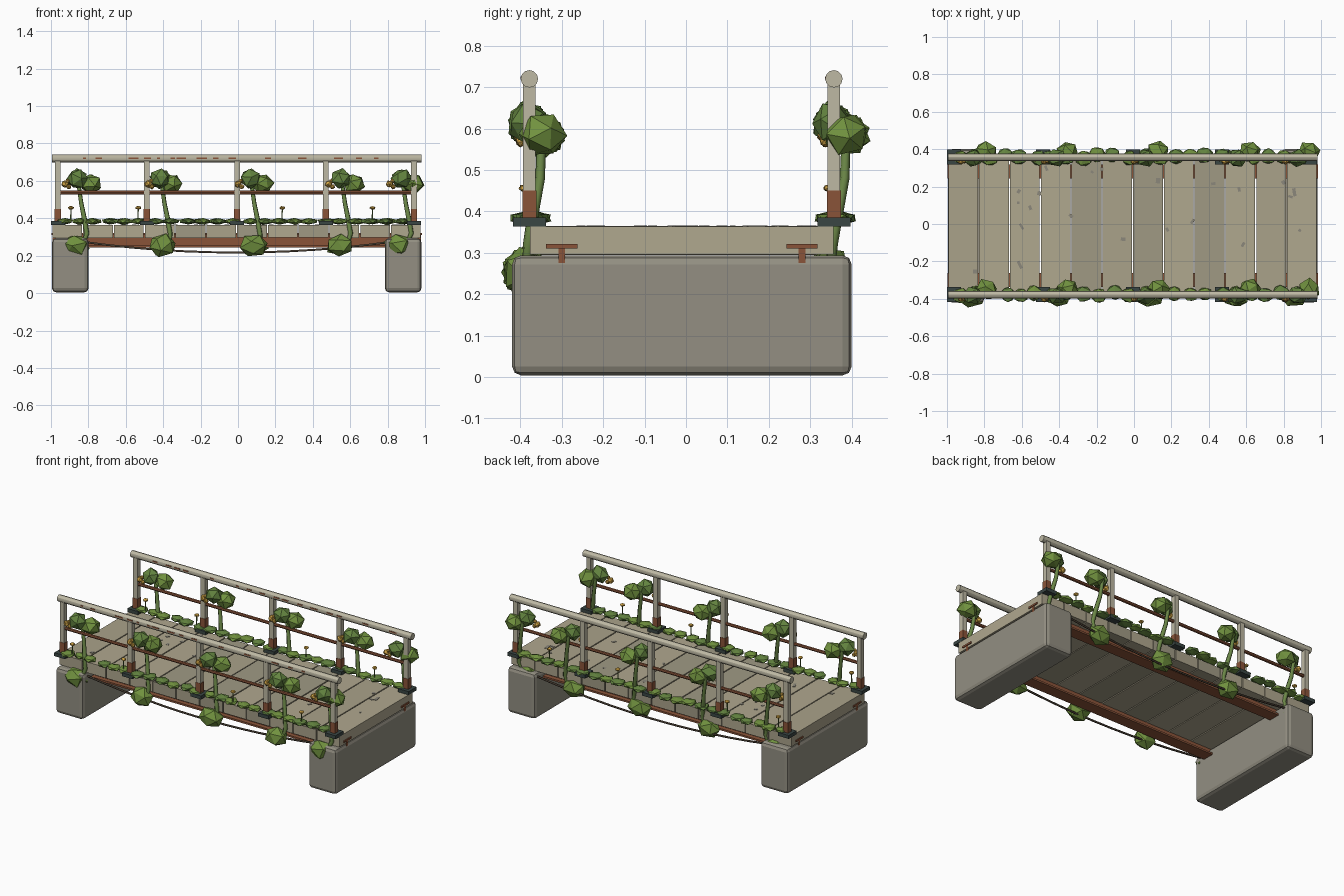
import bpy, random, math
from mathutils import Vector, Euler

if "Cube" in bpy.data.objects:
    bpy.data.objects.remove(bpy.data.objects["Cube"])

random.seed(4)
CX, CY = -0.007, -0.01          # structure is slightly off centre because foliage overhangs
SIDES = {"front": -0.378, "back": 0.357}


def material(name, hexa):
    m = bpy.data.materials.new(name)
    rgb = [int(hexa[i:i + 2], 16) / 255 for i in (0, 2, 4)]
    m.diffuse_color = [((c + 0.055) / 1.055) ** 2.4 for c in rgb] + [1]
    m.use_nodes = True
    m.node_tree.nodes["Principled BSDF"].inputs["Base Color"].default_value = m.diffuse_color
    return m


STONE = material("stone", "938f82")
PLANKS = [material("plank_%d" % i, h) for i, h in enumerate(("b0a88f", "a09a84", "aaa28a"))]
PAINT = material("faded_paint", "bdb8a3")
RUST = material("rust", "8a5439")
DARK = material("dark_plate", "3a4644")
CHIP = material("chip", "8b877b")
LEAF = material("leaf", "71923f")
LEAF2 = material("leaf_deep", "648540")
STEM = material("stem", "6b8747")
CABLE = material("cable", "4b4034")
GOLD = material("blossom", "d0a445")


def finish(name, mat):
    o = bpy.context.object
    o.name = name
    o.data.materials.append(mat)
    return o


def box(name, loc, size, mat, bevel=0, rot=0):
    bpy.ops.mesh.primitive_cube_add(size=1, location=loc, rotation=(0, 0, rot))
    o = finish(name, mat)
    o.scale = size
    bpy.ops.object.transform_apply(location=False, rotation=False, scale=True)
    if bevel:
        b = o.modifiers.new("bevel", "BEVEL")
        b.width, b.segments = bevel, 2
    return o


def bar(name, x0, x1, y, z, r, mat, n=12):
    bpy.ops.mesh.primitive_cylinder_add(vertices=n, radius=r, depth=x1 - x0,
                                        location=((x0 + x1) / 2, y, z), rotation=(0, math.pi / 2, 0))
    o = finish(name, mat)
    bpy.ops.object.shade_smooth_by_angle()
    return o


def clump(name, loc, size, mat, tumble=True):
    # faceted leaf ball: random spin of an icosahedron, then scaled
    bpy.ops.mesh.primitive_ico_sphere_add(subdivisions=1, radius=1, location=loc)
    o = finish(name, mat)
    spin = Euler([random.uniform(0, 6) if tumble else 0 for _ in range(2)] + [random.uniform(0, 6)]).to_matrix()
    for v in o.data.vertices:
        p = spin @ v.co
        v.co = Vector((p.x * size[0], p.y * size[1], p.z * size[2])) * random.uniform(0.95, 1.1)
    return o


def tube(name, pts, radii, mat):
    c = bpy.data.curves.new(name, "CURVE")
    c.dimensions, c.bevel_depth, c.bevel_resolution = "3D", 1, 1
    c.use_fill_caps = True
    s = c.splines.new("POLY")
    s.points.add(len(pts) - 1)
    for p, co, r in zip(s.points, pts, radii):
        p.co, p.radius = (*co, 1), r
    o = bpy.data.objects.new(name, c)
    bpy.context.collection.objects.link(o)
    c.materials.append(mat)
    bpy.ops.object.select_all(action="DESELECT")
    o.select_set(True)
    bpy.context.view_layer.objects.active = o
    bpy.ops.object.convert(target="MESH")


# stone abutments at both ends
for n, x in (("left", -0.897), ("right", 0.883)):
    box("abutment_" + n, (x, CY, 0.149), (0.195, 0.82, 0.29), STONE, 0.022)

# deck planks
step = 1.975 / 12
for i in range(12):
    box("plank", (-0.995 + step * (i + 0.5), CY, 0.33 + random.uniform(-0.001, 0.001)),
        (step - 0.006, 0.732, 0.068), PLANKS[(0 if i % 4 else 1) if i != 6 else 1] if i % 5 else PLANKS[2])

# small chips in the plank surface
for i in range(22):
    box("plank_chip", (random.uniform(-0.93, 0.92), random.uniform(-0.28, 0.3), 0.3645),
        (random.uniform(0.012, 0.025), random.uniform(0.012, 0.045), 0.003), CHIP, 0, random.uniform(-0.7, 0.7))

# rusted I-beams under the deck
for y in (CY - 0.29, CY + 0.29):
    box("beam_web", (CX, y, 0.282), (1.972, 0.016, 0.07), RUST)
    box("beam_top_flange", (CX, y, 0.316), (1.98, 0.075, 0.011), RUST)
    box("beam_bottom_flange", (CX, y, 0.25), (1.95, 0.075, 0.011), RUST)

posts = [-0.963, -0.487, -0.005, 0.47, 0.941]
small_x = [-0.86, -0.415, 0.065, 0.55, 0.875]
big_x = [-0.79, -0.355, 0.13, 0.62, 0.935]
low_x = [-0.87, -0.405, 0.085, 0.545, 0.857]

for side, y in SIDES.items():
    # railing
    bar(side + "_top_rail", -0.995, 0.98, y, 0.72, 0.021, PAINT)
    bar(side + "_mid_rail", -0.963, 0.945, y, 0.538, 0.01, RUST, 8)
    for x in posts:
        box(side + "_post", (x, y, 0.545), (0.03, 0.03, 0.34), PAINT)
        box(side + "_post_rust_foot", (x, y, 0.415), (0.034, 0.034, 0.07), RUST)
        box(side + "_post_plate", (x, y, 0.374), (0.075, 0.08, 0.022), DARK)
    # rust flecks along the top rail
    x = -0.82
    while x < 0.9:
        w = random.uniform(0.015, 0.06)
        box(side + "_rail_rust", (x, y - 0.0195, 0.722), (w, 0.004, 0.008), RUST)
        x += w + random.choice((0.02, 0.06, 0.15))

    # sagging cable below the deck edge
    pts = [(-0.85 + 1.69 * i / 12, y + 0.01, 0.217 + 0.06 * ((i - 6) / 6) ** 2) for i in range(13)]
    tube(side + "_sagging_cable", pts, [0.006] * 13, CABLE)

    # climbing plants: stem, two upper clumps, a hanging clump and blossoms
    for xs, xb, xl in zip(small_x, big_x, low_x):
        tube(side + "_stem", [(xs + 0.005, y + 0.03, 0.6), (xs + 0.022, y + 0.026, 0.48),
                              (xs + 0.04, y + 0.008, 0.39), (xs + 0.052, y - 0.003, 0.32),
                              (xl + 0.04, y - 0.008, 0.25)],
             [0.011, 0.012, 0.014, 0.013, 0.01], STEM)
        clump(side + "_upper_clump_small", (xs, y - 0.005, 0.612), (0.055, 0.048, 0.053), LEAF2)
        clump(side + "_upper_clump_big", (xb, y + 0.03, 0.585), (0.06, 0.056, 0.053), LEAF)
        clump(side + "_hanging_clump", (xl, y - 0.012, 0.255), (0.076, 0.054, 0.06), LEAF)
        for dx, dz, r in ((-0.065, 0, 0.02), (-0.045, -0.014, 0.014), (-0.05, 0.016, 0.012)):
            clump(side + "_blossom", (xs + dx, y - 0.02, 0.583 + dz), (r, r, r), GOLD)

    # low leaf mats along the deck edge
    for i in range(23):
        x = -0.935 + i * 0.0825 + random.uniform(-0.015, 0.015)
        clump(side + "_leaf_mat", (x, y + random.uniform(-0.006, 0.016), 0.384),
              (random.uniform(0.04, 0.052), random.uniform(0.036, 0.046), 0.017), random.choice((LEAF, LEAF2)), False)

    # tiny stalked flowers
    for x in (-0.895, -0.535, 0.235, 0.717):
        tube(side + "_flower_stalk", [(x, y - 0.01, 0.38), (x + 0.002, y - 0.01, 0.453)], [0.004, 0.003], STEM)
        clump(side + "_flower_head", (x + 0.002, y - 0.01, 0.456), (0.016, 0.016, 0.01), GOLD)
